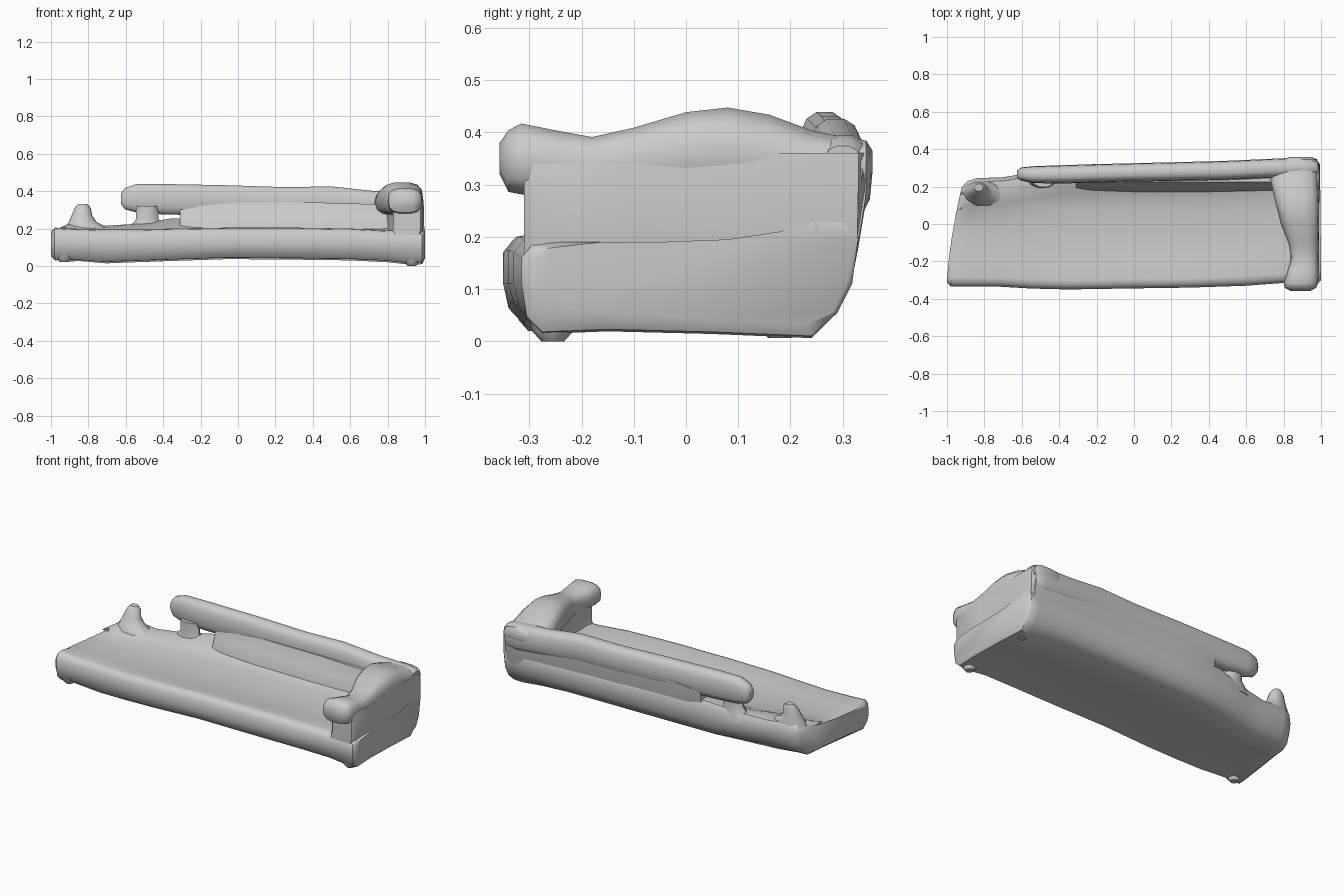
import bpy, bmesh, math


def loft(name, rings):
    """Skin a list of equal-length point rings and cap both ends."""
    bm = bmesh.new()
    loops = [[bm.verts.new(p) for p in r] for r in rings]
    n = len(loops[0])
    for a, b in zip(loops, loops[1:]):
        for i in range(n):
            j = (i + 1) % n
            bm.faces.new((a[i], a[j], b[j], b[i]))
    bm.faces.new(loops[0][::-1])
    bm.faces.new(loops[-1])
    bmesh.ops.recalc_face_normals(bm, faces=bm.faces)
    me = bpy.data.meshes.new(name)
    bm.to_mesh(me)
    bm.free()
    ob = bpy.data.objects.new(name, me)
    bpy.context.collection.objects.link(ob)
    bpy.ops.object.select_all(action='DESELECT')
    ob.select_set(True)
    bpy.context.view_layer.objects.active = ob
    bpy.ops.object.shade_smooth_by_angle(angle=math.radians(45))
    return ob


def oval(c, ru, rv, axis, n=14, power=0.75):
    """Rounded-box ring around c, perpendicular to the given axis."""
    pts = []
    for i in range(n):
        t = 2 * math.pi * i / n
        u, v = [r * math.copysign(abs(f) ** power, f)
                for r, f in ((ru, math.cos(t)), (rv, math.sin(t)))]
        x, y, z = c
        pts.append({'x': (x, y + u, z + v), 'y': (x + u, y, z + v),
                    'z': (x + u, y + v, z)}[axis])
    return pts


def base_ring(xf, xb, yf, yb, bot, top, mid, back):
    """Cross-section of the seat base; the front lip and rear edge stand proud."""
    pts = [(yf + .04, bot), (yf + .01, bot + .03), (yf, .11), (yf, top - .03),
           (yf + .02, top - .005), (yf + .05, top), (yf + .14, mid), (-.05, mid),
           (.08, mid + .005), (yb - .14, mid + .02), (yb - .07, back),
           (yb - .02, back - .005), (yb, back - .04), (yb - .012, .11),
           (yb - .04, .055), (yb - .09, bot - .008), (.05, bot), (-.15, bot + .005)]
    return [(xf + (xb - xf) * max(0, (y + .33) / .57) ** 1.6, y, z) for y, z in pts]


# Seat base: left end is skewed, rear edge rises into the backrest
stations = [
    (-1.00, -.91, -.315, .20, .050, .185, .185, .20),
    (-.98, -.885, -.335, .23, .030, .205, .19, .225),
    (-.90, -.84, -.335, .245, .035, .20, .19, .23),
    (-.72, -.70, -.335, .25, .022, .195, .185, .215),
    (-.55, -.55, -.345, .275, .028, .195, .18, .225),
    (-.35, -.35, -.35, .31, .035, .20, .18, .255),
    (-.05, -.05, -.345, .315, .045, .205, .18, .25),
    (.30, .30, -.34, .32, .042, .205, .18, .24),
    (.60, .60, -.33, .325, .038, .20, .18, .24),
    (.80, .80, -.315, .33, .028, .19, .18, .24),
    (.93, .93, -.315, .33, .014, .19, .19, .24),
    (.985, .985, -.315, .33, .018, .19, .19, .24),
    (1.0, .995, -.30, .32, .040, .18, .19, .23),
]
loft("seat_base", [base_ring(*s) for s in stations])

# Backrest panel: sloped front, rear flush with the base and the roll
panel = [(-.31, .19, .30, .308), (-.22, .18, .32, .32), (0, .172, .34, .322),
         (.4, .172, .34, .33), (.75, .18, .33, .342), (.93, .20, .33, .35),
         (.97, .21, .33, .348)]
loft("backrest_panel", [[(x, yf, .15), (x, yf, .21), (x, yf + .028, .265),
                         (x, .225, z), (x, yb, z), (x, yb - .005, .27),
                         (x, yb - .02, .18), (x, yb - .03, .13)]
                        for x, yf, z, yb in panel])

# Rolled top of the backrest, free at its left end
roll = [(-.625, .265, .36, .02, .03), (-.605, .267, .36, .035, .058),
        (-.54, .264, .362, .045, .078), (-.40, .265, .357, .049, .083),
        (-.05, .275, .35, .049, .083), (.25, .281, .343, .05, .08),
        (.50, .287, .345, .051, .082), (.72, .297, .325, .051, .078),
        (.90, .303, .315, .053, .08), (.955, .303, .315, .051, .075),
        (.98, .300, .32, .038, .055)]
loft("backrest_roll", [oval((x, y, z), ry, rz, 'x') for x, y, z, ry, rz in roll])

# Short post carrying the free end of the roll
loft("backrest_post", [oval((-.485, .235, z), rx, ry, 'z', 10, 1)
                       for z, rx, ry in ((.17, .13, .05), (.215, .09, .045),
                                         (.25, .06, .04), (.32, .06, .04))])

# Outer end panel below the arm
end_panel = [(-.31, .85, .97, .32), (-.29, .83, .985, .34), (-.1, .85, .985, .34),
             (.1, .82, .985, .36), (.25, .79, .99, .36), (.33, .80, .985, .36),
             (.352, .83, .965, .36)]
loft("arm_panel", [[(xi - .03, min(y, .31), .10), (xi, min(y, .328), .20), (xi, min(y, .343), .30),
                    (xi, y, z), (xo, y, z), (xo + .005, min(y, .343), .30),
                    (xo + .005, min(y, .328), .20), (xo - .01, min(y, .31), .10)]
                   for y, xi, xo, z in end_panel])

# Rolled arm with a knob at the front, highest in the middle
arm = [(-.357, .835, .945, .32, .38), (-.34, .805, .975, .285, .405),
       (-.315, .80, .985, .28, .418), (-.25, .82, .985, .275, .405),
       (-.18, .84, .985, .27, .392), (-.10, .825, .985, .27, .41),
       (0, .785, .99, .27, .44), (.08, .765, .99, .27, .449),
       (.16, .745, .988, .27, .435), (.24, .73, .985, .27, .405),
       (.31, .76, .985, .27, .39), (.345, .80, .98, .29, .385),
       (.357, .83, .955, .32, .365)]
loft("arm_roll", [oval(((a + b) / 2, y, (c + d) / 2), (b - a) / 2, (d - c) / 2, 'y', 14, .7)
                  for y, a, b, c, d in arm])

# Broken-off stump at the left rear corner
stump = [(.15, -.81, .16, .12, .07), (.205, -.81, .165, .115, .07),
         (.235, -.83, .175, .075, .055), (.27, -.835, .18, .055, .042),
         (.31, -.83, .19, .043, .033), (.332, -.83, .195, .025, .02)]
loft("corner_stump", [oval((x, y, z), rx, ry, 'z', 10, 1) for z, x, y, rx, ry in stump])

# Low corner feet
for x, y, z in ((.93, -.255, 0), (.93, .18, .006), (-.93, -.28, .02)):
    loft("corner_foot", [oval((x, y, z + h), r, r, 'z', 8, 1)
                         for h, r in ((0, .022), (.02, .04), (.06, .05))])
